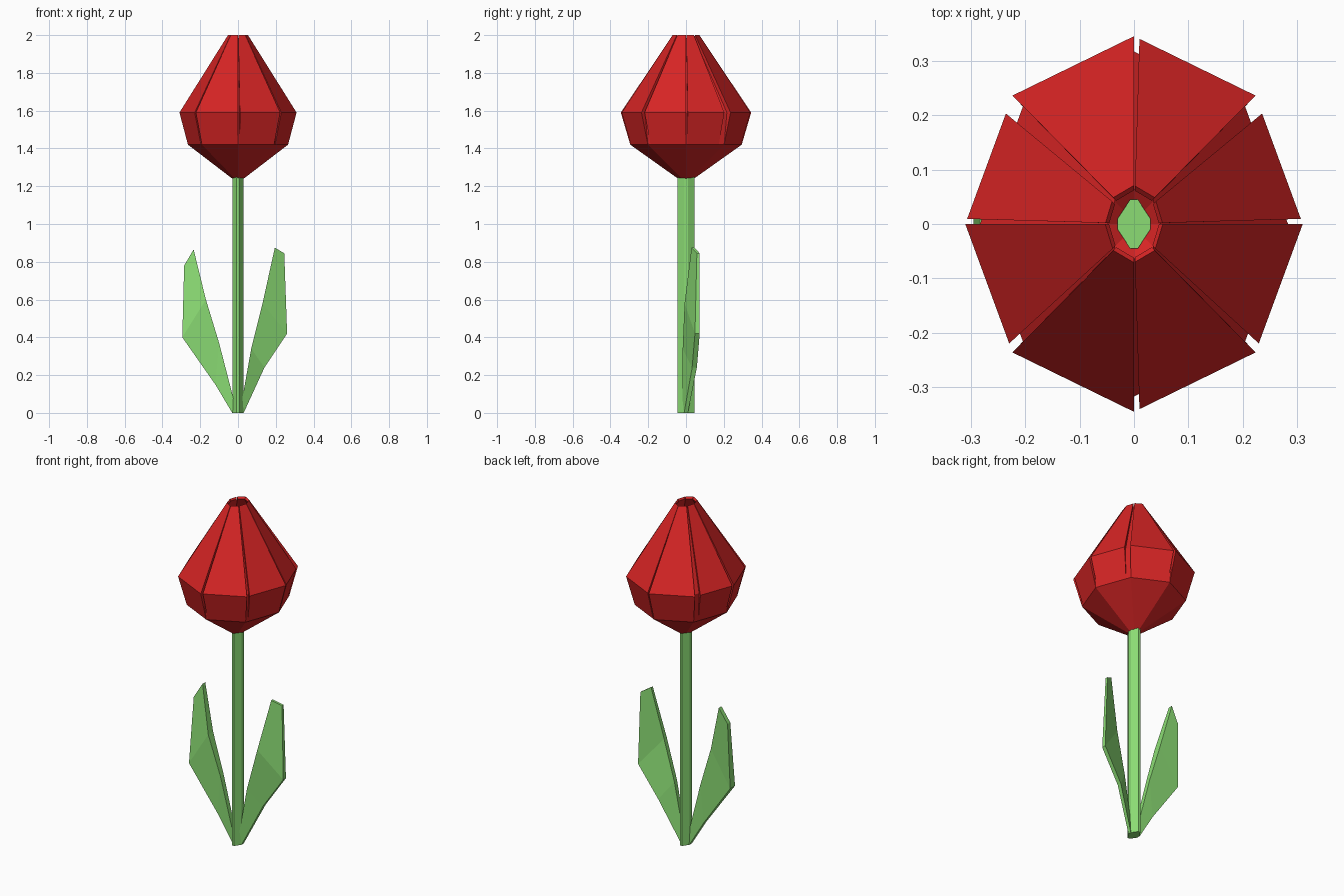
import bpy, math
from mathutils import Vector

if "Cube" in bpy.data.objects:
    bpy.data.objects.remove(bpy.data.objects["Cube"])


def material(name, rgb):
    m = bpy.data.materials.new(name)
    m.diffuse_color = (*rgb, 1)
    m.use_nodes = True
    m.node_tree.nodes["Principled BSDF"].inputs["Base Color"].default_value = m.diffuse_color
    return m


RED = material("petal red", (0.68, 0.018, 0.018))
GREEN = material("leaf green", (0.26, 0.72, 0.175))


def mesh(name, verts, faces, mat):
    me = bpy.data.meshes.new(name)
    me.from_pydata([tuple(v) for v in verts], [], faces)
    me.materials.append(mat)
    me.validate()
    ob = bpy.data.objects.new(name, me)
    bpy.context.collection.objects.link(ob)
    return ob


def loft(name, rings, mat, closed=True, cap0=True, cap1=True):
    """Skin equal-length point rings, ordered bottom to top."""
    n = len(rings[0])
    faces = [(r * n + i, r * n + (i + 1) % n, (r + 1) * n + (i + 1) % n, (r + 1) * n + i)
             for r in range(len(rings) - 1) for i in range(n)]
    if cap0:
        faces.append(tuple(reversed(range(n))))
    if cap1:
        faces.append(tuple(range((len(rings) - 1) * n, len(rings) * n)))
    return mesh(name, [p for r in rings for p in r], faces, mat)


def corner(k, rx, ry, z, diag=0.72):
    """Corner k of the oval octagon; diag places the in-between corners."""
    a = math.radians(45 * k)
    c, s = math.cos(a), math.sin(a)
    if k % 2:
        return Vector((math.copysign(rx * diag, c), math.copysign(ry * diag * 0.95, s), z))
    return Vector((rx * c, ry * s, z))


def octagon(rx, ry, z, diag=0.72):
    return [corner(k, rx, ry, z, diag) for k in range(8)]


# stem: diamond section with narrow blunted corners
a, b, c, d = 0.03, 0.01, 0.007, 0.045
section = [(a, -b), (a, b), (c, d), (-c, d), (-a, b), (-a, -b), (-c, -d), (c, -d)]
loft("stem", [[(x, y, z) for x, y in section] for z in (0, 1.25)], GREEN)

# bud: base cone and inner wall, open at the top
loft("bud_core", [octagon(0.03, 0.042, 1.24, 0.55), octagon(0.265, 0.295, 1.42),
                  octagon(0.283, 0.317, 1.59), octagon(0.048, 0.064, 1.985)], RED, cap1=False)

# petals: eight plates with narrow gaps (start and end along each octagon side)
OUTER = [(0.265, 0.295, 1.42), (0.31, 0.345, 1.59), (0.053, 0.071, 2.0)]
INNER = [(0.245, 0.275, 1.42), (0.28, 0.313, 1.59), (0.046, 0.062, 1.99)]
GAPS = [(0.04, 0.86), (0, 0.955), (0, 1), (0.14, 0.96),
        (0, 0.93), (0, 1), (0.045, 1), (0.07, 1)]
for k, (t0, t1) in enumerate(GAPS):
    rings = []
    for o, i in zip(OUTER, INNER):
        o0, o1, i0, i1 = corner(k, *o), corner(k + 1, *o), corner(k, *i), corner(k + 1, *i)
        rings.append([o0.lerp(o1, t0), o0.lerp(o1, t1), i0.lerp(i1, t1), i0.lerp(i1, t0)])
    loft(f"petal_{k + 1}", rings, RED)


def leaf(name, rows, thick):
    """Rows pair an outer (x, y, z) with an inner (x, y, z) edge point."""
    rings = []
    for o, i, t in zip(*zip(*rows), thick):
        f, h = Vector((0, -t / 2, 0)), Vector((0, t / 2, 0))
        o, i = Vector(o), Vector(i)
        ring = [o + f, o + h, i + h, i + f]
        rings.append(ring if o.x > 0 else ring[::-1])
    loft(name, rings, GREEN)


# leaves: thin angled blades on both sides of the stem
leaf("right_leaf", [((0.03, 0.0, 0.0), (0.02, -0.01, 0.06)),
                    ((0.14, 0.045, 0.24), (0.07, -0.005, 0.34)),
                    ((0.26, 0.06, 0.42), (0.13, 0.005, 0.58)),
                    ((0.245, 0.065, 0.845), (0.195, 0.037, 0.875))],
     (0.02, 0.025, 0.025, 0.015))
leaf("left_leaf", [((-0.03, 0.0, 0.0), (-0.02, -0.005, 0.06)),
                   ((-0.12, -0.005, 0.15), (-0.10, -0.005, 0.37)),
                   ((-0.295, -0.01, 0.40), (-0.17, -0.01, 0.60)),
                   ((-0.285, 0.01, 0.78), (-0.235, 0.02, 0.865))],
     (0.025, 0.03, 0.045, 0.025))
